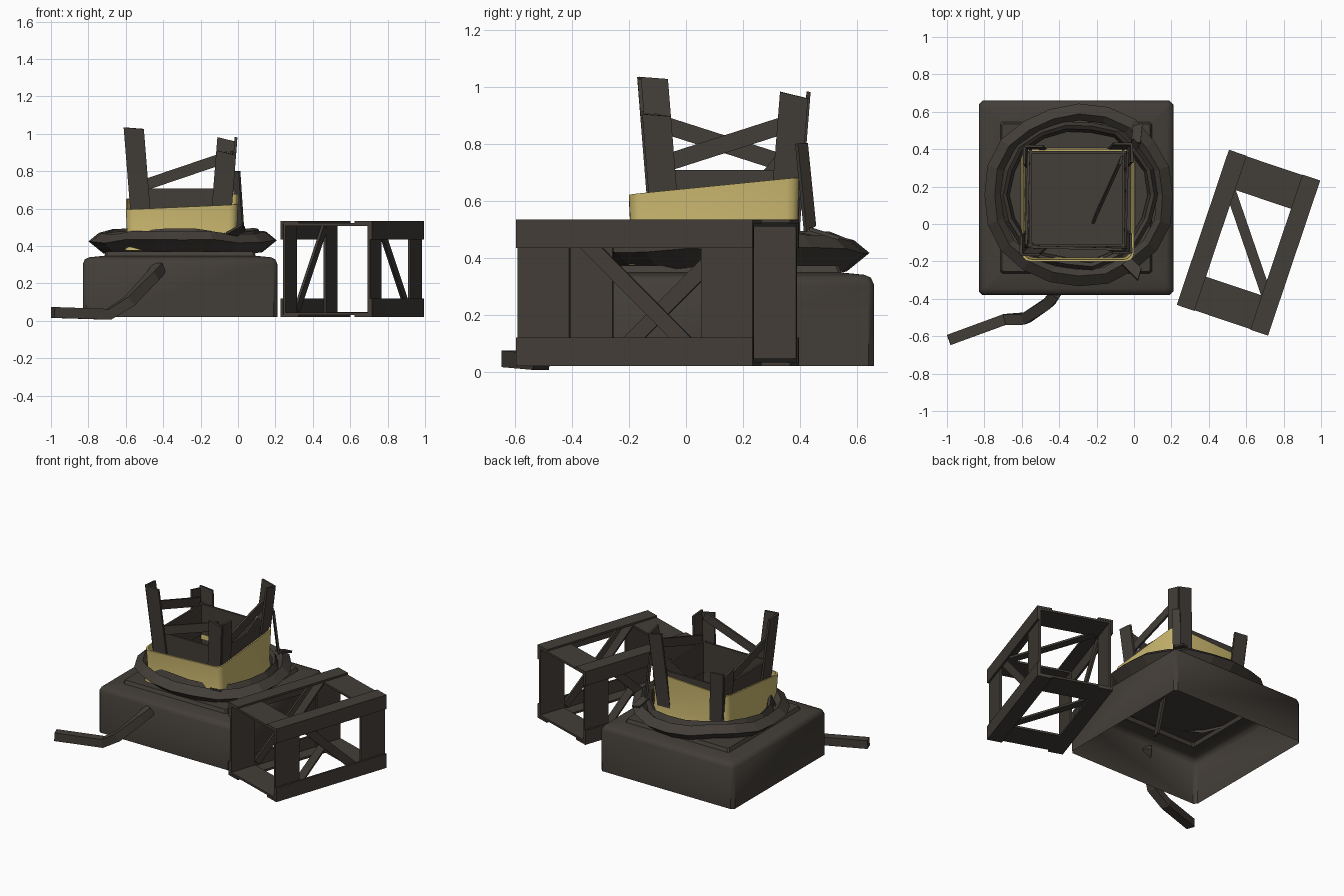
import bpy, bmesh, math, random
from mathutils import Vector as V, Matrix

if "Cube" in bpy.data.objects:
    bpy.data.objects.remove(bpy.data.objects["Cube"])
random.seed(4)


def material(name, col):
    m = bpy.data.materials.new(name)
    m.diffuse_color = (*col, 1)
    m.use_nodes = True
    m.node_tree.nodes["Principled BSDF"].inputs["Base Color"].default_value = m.diffuse_color
    return m


DARK = material("charred_brown", (0.055, 0.047, 0.039))
YELLOW = material("dull_yellow", (0.60, 0.48, 0.16))


def finish(bm, name, mats, smooth=None):
    bmesh.ops.recalc_face_normals(bm, faces=bm.faces)
    me = bpy.data.meshes.new(name)
    bm.to_mesh(me)
    bm.free()
    ob = bpy.data.objects.new(name, me)
    bpy.context.collection.objects.link(ob)
    for m in mats:
        me.materials.append(m)
    if smooth:
        bpy.context.view_layer.objects.active = ob
        ob.select_set(True)
        bpy.ops.object.shade_smooth_by_angle(angle=math.radians(smooth))
        ob.select_set(False)
    return ob


def bar(bm, p0, p1, w, t, normal, slant=0.0):
    """Flat strip from p0 to p1; slant makes a torn, sloped far end."""
    p0, p1, n = V(p0), V(p1), V(normal)
    d = (p1 - p0).normalized()
    side = d.cross(n).normalized()
    n = side.cross(d)
    vs = []
    for p, s in ((p0, 0), (p1, slant)):
        for a, b in ((-1, -1), (1, -1), (1, 1), (-1, 1)):
            vs.append(bm.verts.new(p + side * a * w / 2 + n * b * t / 2 + d * s * a))
    for f in ((0, 1, 2, 3), (4, 5, 6, 7), (0, 1, 5, 4), (1, 2, 6, 5), (2, 3, 7, 6), (3, 0, 4, 7)):
        bm.faces.new([vs[i] for i in f])


def bridge(bm, loops, closed=False):
    rows = [[bm.verts.new(p) for p in l] for l in loops]
    pairs = list(zip(rows, rows[1:]))
    if closed:
        pairs.append((rows[-1], rows[0]))
    for a, b in pairs:
        for i in range(len(a)):
            j = (i + 1) % len(a)
            bm.faces.new((a[i], a[j], b[j], b[i]))
    return rows


def square(cx, cy, h, z, r, n=1):
    """Square outline with corners rounded by n segments."""
    pts = []
    for k in range(4):
        q = math.pi / 4 + k * math.pi / 2
        ox, oy = (h - r) * math.sqrt(2) * math.cos(q), (h - r) * math.sqrt(2) * math.sin(q)
        for i in range(n + 1):
            a = k * math.pi / 2 + i / n * math.pi / 2
            pts.append(V((cx + ox + r * math.cos(a), cy + oy + r * math.sin(a), z)))
    return pts


CX, CY = -0.31, 0.14

# Hollow base, open underneath, with raised plate
bm = bmesh.new()
rows = bridge(bm, [square(CX, CY, h, z, r) for h, z, r in (
    (.52, .02, .02), (.52, .305, .02), (.508, .33, .018), (.485, .34, .015),
    (.405, .348, .01), (.395, .372, .01))])
bm.faces.new(rows[-1])
finish(bm, "base", [DARK], 40)

# Crumpled rings around the collar


def ring(name, profile, n, wave, yellow):
    bm = bmesh.new()
    loops = []
    for i in range(n):
        a = 2 * math.pi * i / n
        dr = random.uniform(-.012, .008)
        dz = wave * math.sin(3 * a + .6) + random.uniform(-.008, .008)
        loops.append([V((-.295 + (r + dr) * math.cos(a), .155 + (r + dr - .02 * abs(math.sin(a))) * math.sin(a), z + dz))
                      for r, z in profile])
    bridge(bm, loops, True)
    bm.faces.ensure_lookup_table()
    for f in bm.faces:
        if f.index % yellow == 3:
            f.material_index = 1
    finish(bm, name, [DARK, YELLOW])


ring("outer_ring", [(.43, .365), (.51, .43), (.455, .475), (.42, .44)], 20, .012, 997)
ring("inner_ring", [(.37, .39), (.425, .44), (.405, .485), (.385, .47)], 18, .014, 23)

# Yellow collar with tilted upper rim
bm = bmesh.new()
loops = []
for h, z in ((.305, .375), (.293, .46), (.3, None), (.29, None), (.28, .46)):
    l = square(-.30, .10, h, 0, .045, 3)
    for p in l:
        p.z = z if z else .595 + .045 * (p.x + .6) + .1 * (p.y + .2)
    loops.append(l)
bridge(bm, loops)
finish(bm, "collar", [YELLOW], 35)

# Broken upright lattice: four angle legs, bands and braces
T = .014


def corner(sx, sy, z):
    h = .25 + (z - .42) * .08
    return V((-.305 + sx * h, .135 + sy * h, z))


bm = bmesh.new()
for sx, sy, top in ((-1, -1, 1.03), (1, -1, .9), (1, 1, .97), (-1, 1, .81)):
    a, b = corner(sx, sy, .4), corner(sx, sy, top)
    ox, oy = V((-sx * .05, 0, 0)), V((0, -sy * .05, 0))
    bar(bm, a + ox, b + ox, .1, T, (0, 1, 0), .008)
    bar(bm, a + oy, b + oy, .1, T, (1, 0, 0), -.008)
finish(bm, "lattice_legs", [DARK])
bm = bmesh.new()
sides = ((-1, -1, 1, -1), (1, -1, 1, 1), (1, 1, -1, 1), (-1, 1, -1, -1))
for ax, ay, bx, by in sides:
    n = V((ax + bx, ay + by, 0)).normalized()
    bar(bm, corner(ax, ay, .6) - n * .016, corner(bx, by, .6) - n * .016, .215, T, n)
finish(bm, "lattice_bands", [DARK])
bm = bmesh.new()
for ax, ay, za, bx, by, zb, n in (
        (-1, -1, .7, 1, -1, .89, (0, 1, 0)), (1, -1, .71, 1, 1, .89, (1, 0, 0)),
        (-1, -1, .89, -1, 1, .71, (1, 0, 0))):
    off = V(n) * (-.016 if ax + bx + ay + by > 0 else .016)
    a, b = corner(ax, ay, za) + off, corner(bx, by, zb) + off
    bar(bm, a.lerp(b, .06), a.lerp(b, .94), .06, T, n)
finish(bm, "lattice_braces", [DARK])

# Loose braces: one fallen inside, one hanging at the back right
bm = bmesh.new()
bar(bm, (-.07, .34, .74), (-.27, -.1, .2), .06, T, (1, -.3, 0), .02)
finish(bm, "fallen_brace", [DARK])
bm = bmesh.new()
bar(bm, (-.01, .405, .8), (.01, .435, .5), .05, T, (1, 1, 0), .01)
bar(bm, (.01, .435, .5), (.02, .53, .47), .05, T, (0, .3, 1), .01)
bar(bm, (-.04, -.2, .46), (.03, -.27, .5), .06, T, (.2, .2, 1), .02)
finish(bm, "torn_strips", [DARK])

# Fallen lattice section lying on its side
W, L, H = .2575, .4375, .2575
place = Matrix.Translation((.612, -.1, .277)) @ Matrix.Rotation(math.radians(-18.6), 4, 'Z')
bm = bmesh.new()
for k in range(4):
    part = bmesh.new()
    z = H - T / 2
    for s in (-1, 1):
        bar(part, (s * (W - .05), -L, z), (s * (W - .05), L, z), .1, T, (0, 0, 1))
        y = s * (L - .098)
        bar(part, (-W + .014, y, z - .012), (W - .014, y, z - .012), .19, T, (0, 0, 1))
    s = 1 if k != 2 else -1
    if k in (1, 3):
        bar(part, (-.22, -.23, z - .014), (.22, .23, z - .014), .055, T, (0, 0, 1))
    else:
        bar(part, (-.2 * s, .26, z - .014), (.2 * s, -.26, z - .014), .055, T, (0, 0, 1))
    bmesh.ops.transform(part, matrix=place @ Matrix.Rotation(k * math.pi / 2, 4, 'Y'), verts=part.verts)
    tmp = bpy.data.meshes.new("part")
    part.to_mesh(tmp)
    part.free()
    bm.from_mesh(tmp)
    bpy.data.meshes.remove(tmp)
finish(bm, "fallen_lattice_section", [DARK])

# Bent square pole at front left
bm = bmesh.new()
path = [V(p) for p in ((-.42, -.37, .285), (-.455, -.42, .24), (-.58, -.505, .105), (-.69, -.51, .035), (-.99, -.62, .045))]
loops = []
for i, p in enumerate(path):
    d = (path[min(i + 1, 4)] - path[max(i - 1, 0)]).normalized()
    s = d.cross(V((0, 0, 1))).normalized() * .029
    u = s.cross(d).normalized() * .029
    loops.append([p + s + u, p - s + u, p - s - u, p + s - u])
rows = bridge(bm, loops)
bm.faces.new(rows[0])
bm.faces.new(rows[-1])
finish(bm, "bent_pole", [DARK])
